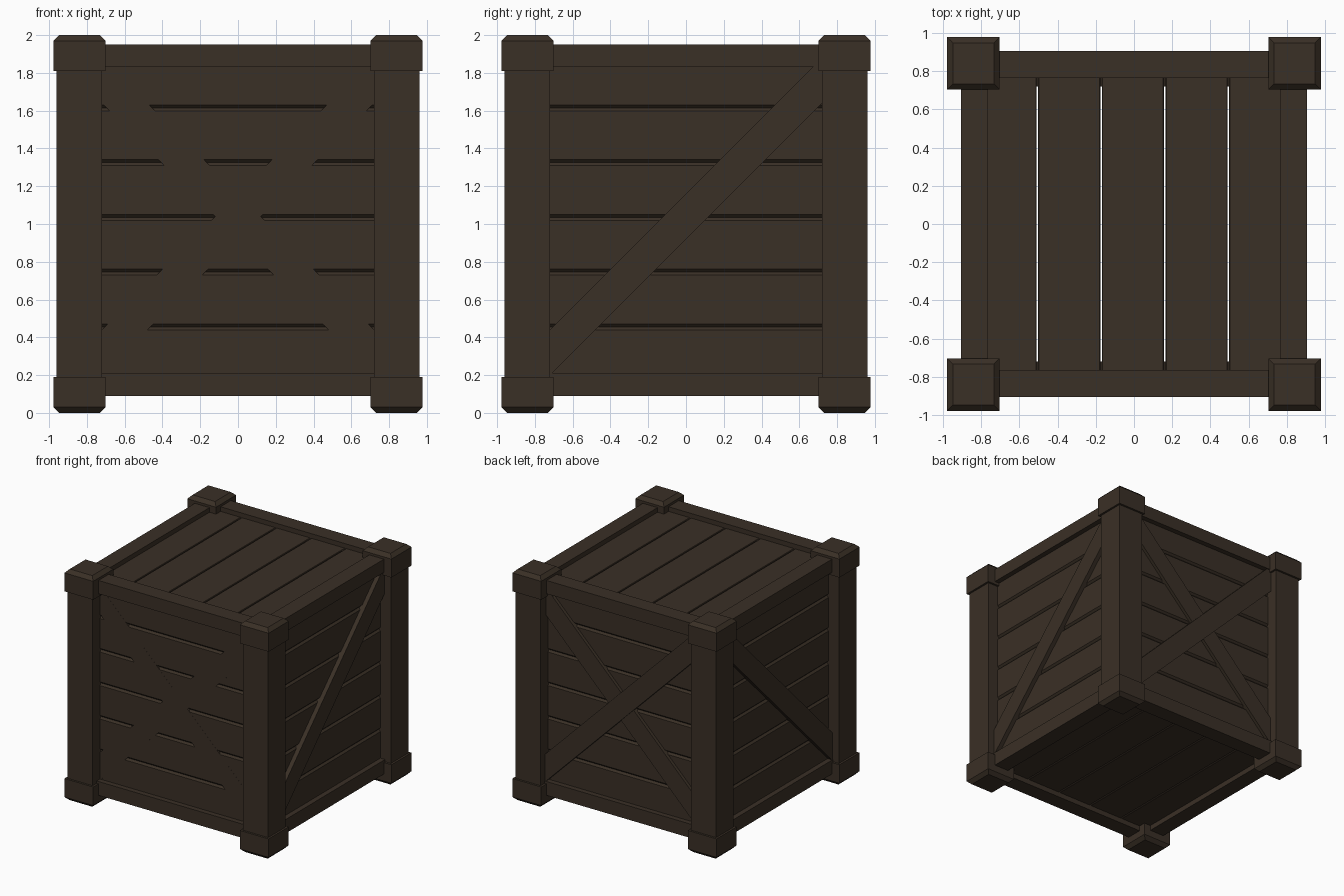
import bpy, bmesh, math
from mathutils import Matrix, Vector

if "Cube" in bpy.data.objects:
    bpy.data.objects.remove(bpy.data.objects["Cube"])

wood = bpy.data.materials.new("dark brown wood")
wood.diffuse_color = (0.042, 0.029, 0.019, 1)
wood.use_nodes = True
wood.node_tree.nodes["Principled BSDF"].inputs["Base Color"].default_value = wood.diffuse_color


def prism(name, points, sweep, turn=0):
    """Extrude a closed outline along a vector, then turn it about z."""
    bm = bmesh.new()
    face = bm.faces.new([bm.verts.new(p) for p in points])
    ext = bmesh.ops.extrude_face_region(bm, geom=[face])
    moved = [g for g in ext["geom"] if isinstance(g, bmesh.types.BMVert)]
    bmesh.ops.translate(bm, verts=moved, vec=Vector(sweep))
    bmesh.ops.recalc_face_normals(bm, faces=bm.faces[:])
    bm.transform(Matrix.Rotation(math.radians(turn), 4, 'Z'))
    mesh = bpy.data.meshes.new(name)
    bm.to_mesh(mesh)
    bm.free()
    mesh.materials.append(wood)
    ob = bpy.data.objects.new(name, mesh)
    bpy.context.collection.objects.link(ob)
    return ob


def box(name, x0, x1, y0, y1, z0, z1, turn=0):
    pts = [(x0, y0, z0), (x1, y0, z0), (x1, y1, z0), (x0, y1, z0)]
    return prism(name, pts, (0, 0, z1 - z0), turn)


def cap(name, cx, cy, z_flat, z_mid, z_end):
    """Square block whose outer end is chamfered."""
    bm = bmesh.new()
    rings = []
    for z, r in ((z_flat, 0.1375), (z_mid, 0.1375), (z_end, 0.1075)):
        rings.append([bm.verts.new((cx + sx * r, cy + sy * r, z))
                      for sx, sy in ((-1, -1), (1, -1), (1, 1), (-1, 1))])
    for a, b in zip(rings, rings[1:]):
        for i in range(4):
            j = (i + 1) % 4
            bm.faces.new((a[i], a[j], b[j], b[i]))
    bm.faces.new(rings[0])
    bm.faces.new(rings[-1])
    bmesh.ops.recalc_face_normals(bm, faces=bm.faces[:])
    mesh = bpy.data.meshes.new(name)
    bm.to_mesh(mesh)
    bm.free()
    mesh.materials.append(wood)
    bpy.context.collection.objects.link(bpy.data.objects.new(name, mesh))


# Corner posts with chamfered caps at both ends
for sx, side in ((-1, "left"), (1, "right")):
    for sy, end in ((-1, "front"), (1, "back")):
        tag = f"{end}_{side}"
        cx, cy = 0.84 * sx, 0.84 * sy
        box(f"post_{tag}", cx - 0.12, cx + 0.12, cy - 0.12, cy + 0.12, 0.1, 1.9)
        cap(f"top_cap_{tag}", cx, cy, 1.81, 1.97, 2.0)
        cap(f"foot_cap_{tag}", cx, cy, 0.19, 0.03, 0.0)


def brace(name, depth, turn, flip=1):
    """Diagonal board clipped to the panel opening."""
    outline = [(-0.73, 0.20), (-0.72, 0.20), (0.73, 1.65),
               (0.73, 1.84), (0.68, 1.84), (-0.73, 0.43)]
    pts = [(flip * u, -depth, z) for u, z in outline]
    prism(name, pts, (0, depth - 0.80, 0), turn)


# Four walls: rails and chamfered horizontal planks
C = 0.016
for turn, side in ((0, "front"), (90, "right"), (180, "back"), (270, "left")):
    box(f"{side}_top_rail", -0.75, 0.75, -0.905, -0.765, 1.835, 1.95, turn)
    box(f"{side}_bottom_rail", -0.75, 0.75, -0.905, -0.765, 0.09, 0.21, turn)
    for i in range(6):
        z0 = 0.165 + 0.29 * i
        z1 = z0 + 0.29
        pts = [(-0.74, -0.72, z0), (-0.74, -0.86 + C, z0), (-0.74, -0.86, z0 + C),
               (-0.74, -0.86, z1 - C), (-0.74, -0.86 + C, z1), (-0.74, -0.72, z1)]
        prism(f"{side}_plank_{i + 1}", pts, (1.48, 0, 0), turn)

# Diagonal braces: flush cross in front, raised cross at the back, one per side
brace("front_brace_a", 0.8605, 0)
brace("front_brace_b", 0.8605, 0, -1)
brace("right_brace", 0.898, 90)
brace("left_brace", 0.898, 270, -1)
brace("back_brace_a", 0.898, 180)
brace("back_brace_b", 0.888, 180, -1)

# Lid and floor planks with narrow see-through gaps
B = 0.004
for name, inner, outer in (("lid", 1.80, 1.91), ("floor", 0.24, 0.135)):
    lip = outer - B if outer > inner else outer + B
    for i in range(5):
        x0 = -0.838 + 0.333 * i + 0.004
        x1 = x0 + 0.325
        pts = [(x0, -0.83, inner), (x0, -0.83, lip), (x0 + B, -0.83, outer),
               (x1 - B, -0.83, outer), (x1, -0.83, lip), (x1, -0.83, inner)]
        prism(f"{name}_plank_{i + 1}", pts, (0, 1.66, 0))
